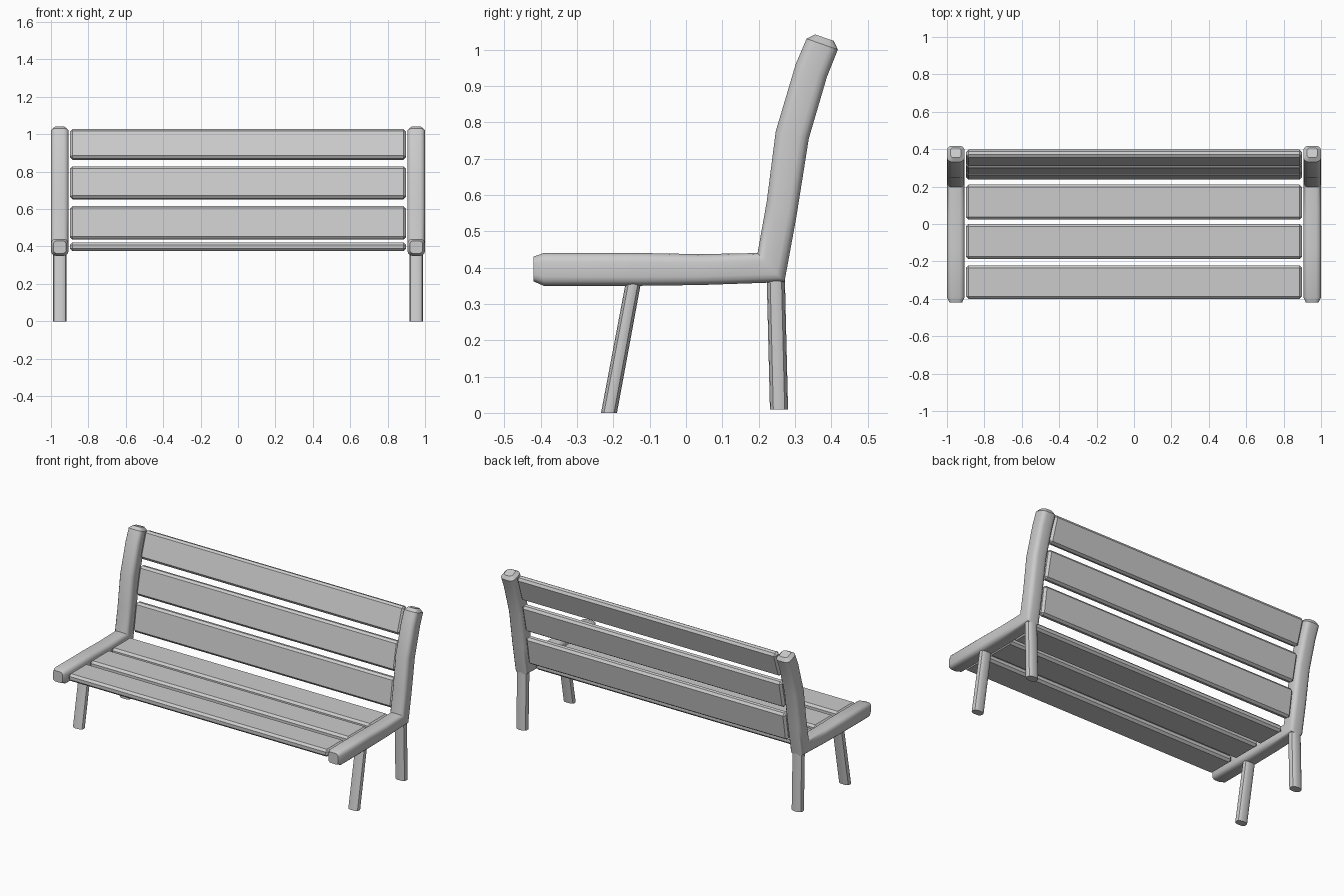
import bpy, bmesh, math
from mathutils import Vector

if "Cube" in bpy.data.objects:
    bpy.data.objects.remove(bpy.data.objects["Cube"])

CX = 0.953   # centre of the side frames in x


def section(a, b, half_x, side, corner, n=4):
    """Rounded rectangle spanning profile points a-b in (y, z) and +-half_x in x."""
    a, b = Vector(a), Vector(b)
    mid, half = (a + b) / 2, (b - a) / 2
    pts = []
    for sx, sy, start in ((1, 1, 0), (-1, 1, 90), (-1, -1, 180), (1, -1, 270)):
        for i in range(n):
            t = math.radians(start + 90 * i / (n - 1))
            u = sx * (1 - corner) + corner * math.cos(t)
            v = sy * (1 - corner) + corner * math.sin(t)
            p = mid + half * v
            pts.append((side * CX + u * half_x, p.x, p.y))
    return pts


def loft(name, stations, side, corner):
    """Skin a row of sections (a, b, half_x) into a closed solid."""
    bm = bmesh.new()
    rings = [[bm.verts.new(p) for p in section(a, b, w, side, corner)]
             for a, b, w in stations]
    n = len(rings[0])
    for r, s in zip(rings, rings[1:]):
        for i in range(n):
            j = (i + 1) % n
            bm.faces.new((r[i], r[j], s[j], s[i]))
    bm.faces.new(rings[0])
    bm.faces.new(rings[-1])
    bmesh.ops.remove_doubles(bm, verts=bm.verts, dist=1e-5)
    bmesh.ops.recalc_face_normals(bm, faces=bm.faces)
    mesh = bpy.data.meshes.new(name)
    bm.to_mesh(mesh)
    bm.free()
    ob = bpy.data.objects.new(name, mesh)
    bpy.context.collection.objects.link(ob)
    bpy.ops.object.select_all(action='DESELECT')
    ob.select_set(True)
    bpy.context.view_layer.objects.active = ob
    bpy.ops.object.shade_smooth_by_angle(angle=math.radians(32))
    return ob


def slat(name, y, z, depth, height, tilt=0):
    """Plank with chamfered edges running between the frames."""
    bm = bmesh.new()
    bmesh.ops.create_cube(bm, size=1)
    bmesh.ops.scale(bm, vec=(1.796, depth, height), verts=bm.verts)
    bmesh.ops.bevel(bm, geom=bm.edges[:], offset=0.013, segments=1,
                    affect='EDGES', profile=0.5)
    mesh = bpy.data.meshes.new(name)
    bm.to_mesh(mesh)
    bm.free()
    ob = bpy.data.objects.new(name, mesh)
    ob.location = (0, y, z)
    ob.rotation_euler.x = -math.radians(tilt)
    bpy.context.collection.objects.link(ob)


# Side frame stations: lower/rear point, upper/front point, half width
W = 0.047
FRAME = [
    ((-0.42, 0.362), (-0.42, 0.43), 0.034),
    ((-0.392, 0.35), (-0.392, 0.44), W),
    ((-0.12, 0.35), (-0.12, 0.44), W),
    ((0.04, 0.352), (0.04, 0.437), W),
    ((0.271, 0.36), (0.197, 0.44), W),
    ((0.304, 0.54), (0.222, 0.58), W),
    ((0.338, 0.755), (0.247, 0.775), W),
    ((0.388, 0.925), (0.302, 0.96), W),
    ((0.418, 1.0), (0.332, 1.03), W),
    ((0.407, 1.024), (0.355, 1.042), 0.028),
]
FRONT_LEG = [((-0.234, 0), (-0.19, 0), 0.035),
             ((-0.162, 0.38), (-0.12, 0.38), 0.035)]
REAR_LEG = [((0.231, 0.01), (0.281, 0.01), 0.035),
            ((0.222, 0.38), (0.272, 0.38), 0.035)]

for side, label in ((-1, "left"), (1, "right")):
    loft(f"{label}_side_frame", FRAME, side, 0.55)
    loft(f"{label}_front_leg", FRONT_LEG, side, 0.75)
    loft(f"{label}_rear_leg", REAR_LEG, side, 0.75)

# Seat planks
for i, (y0, y1) in enumerate(((-0.4, -0.222), (-0.187, 0.0), (0.024, 0.211))):
    slat(f"seat_slat_{i + 1}", (y0 + y1) / 2, 0.398, y1 - y0, 0.046)

# Backrest planks follow the curve of the frame
for i, (y, z, h, tilt) in enumerate(((0.272, 0.526, 0.178, 9),
                                     (0.307, 0.74, 0.176, 12),
                                     (0.354, 0.945, 0.166, 18))):
    slat(f"back_slat_{i + 1}", y, z, 0.045, h, tilt)
